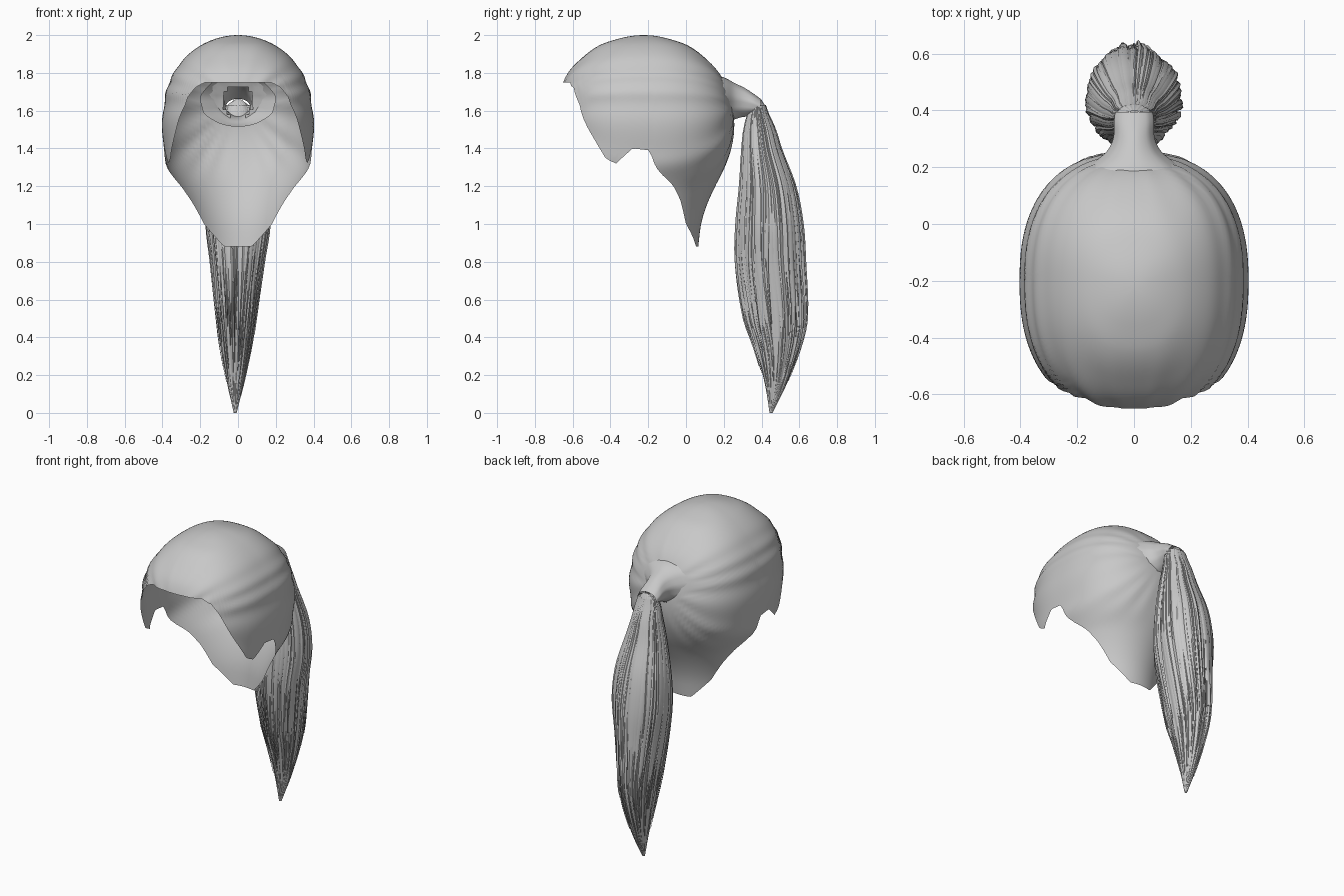
import bpy, bmesh, math, random

if "Cube" in bpy.data.objects:
    bpy.data.objects.remove(bpy.data.objects["Cube"])
random.seed(4)

hair = bpy.data.materials.new("hair grey")
hair.diffuse_color = (0.58, 0.58, 0.58, 1)
hair.use_nodes = True
hair.node_tree.nodes["Principled BSDF"].inputs["Base Color"].default_value = hair.diffuse_color


def curve(table, x, col=1, smooth=True):
    """Interpolate a column of a table sorted by its first column."""
    n = len(table)
    if x <= table[0][0]:
        return table[0][col]
    if x >= table[-1][0]:
        return table[-1][col]
    i = max(k for k in range(n - 1) if table[k][0] <= x)
    x0, x1, y0, y1 = table[i][0], table[i + 1][0], table[i][col], table[i + 1][col]
    h, t = x1 - x0, (x - x0) / (x1 - x0)
    if not smooth:
        return y0 + (y1 - y0) * t

    def slope(k):
        a, b = max(k - 1, 0), min(k + 1, n - 1)
        return (table[b][col] - table[a][col]) / (table[b][0] - table[a][0])
    m0, m1 = slope(i) * h, slope(i + 1) * h
    return ((2*t**3 - 3*t*t + 1) * y0 + (t**3 - 2*t*t + t) * m0
            + (3*t*t - 2*t**3) * y1 + (t**3 - t*t) * m1)


def add_grid(bm, rows, closed):
    """Skin a list of point rows with quads."""
    vs = [[bm.verts.new(p) for p in r] for r in rows]
    n = len(rows[0])
    for a, b in zip(vs, vs[1:]):
        for j in range(n if closed else n - 1):
            k = (j + 1) % n
            bm.faces.new((a[j], a[k], b[k], b[j]))


def finish(bm, name, angle=60):
    me = bpy.data.meshes.new(name)
    bm.to_mesh(me)
    bm.free()
    ob = bpy.data.objects.new(name, me)
    bpy.context.collection.objects.link(ob)
    me.materials.append(hair)
    bpy.ops.object.select_all(action='DESELECT')
    ob.select_set(True)
    bpy.context.view_layer.objects.active = ob
    bpy.ops.object.shade_smooth_by_angle(angle=math.radians(angle))
    return ob


# ---- cap: horizontal sections (z, half width, front y, back y) ----
SECT = [(2.0, 0.0, -.22, -.22), (1.98, .12, -.36, -.09), (1.95, .19, -.45, 0.0),
        (1.88, .28, -.55, .10), (1.8, .34, -.625, .175), (1.7, .38, -.665, .225),
        (1.6, .395, -.67, .25), (1.5, .40, -.67, .255), (1.4, .395, -.67, .24),
        (1.3, .375, -.66, .205), (1.2, .325, -.6, .155), (1.1, .285, -.55, .11),
        (1.0, .257, -.5, .08), (.88, .24, -.5, .065)]
SQ = [(math.sqrt(2 - s[0]),) + s[1:] for s in SECT]
# lower edge height against angle from the back
EDGE = [(0, .88), (16, .88), (42, 1.0), (55, 1.12), (66, 1.2), (78, 1.26), (84, 1.3),
        (89, 1.39), (102, 1.4), (115, 1.32), (122, 1.345), (134, 1.5), (145, 1.67),
        (150, 1.72), (157, 1.75), (180, 1.75)]


def cap_point(phi, z):
    u = math.sqrt(max(2 - z, 0))
    w, f, b = (max(curve(SQ, u, c), -1) for c in (1, 2, 3))
    c = -.22 + .02 * min(1, u / .3)
    length = max(b - c if math.cos(phi) > 0 else c - f, 1e-4)
    w = max(w, 1e-4)
    n = 2 + .4 * min(1, max(0, (z - 1.2) / .2))
    r = (abs(math.sin(phi) / w)**n + abs(math.cos(phi) / length)**n)**(-1 / n)
    # shallow combed grooves that run towards the tail
    x, y = r * math.sin(phi), c + r * math.cos(phi)
    a = math.atan2(abs(x), z - 1.64)
    fade = min(1, u / .5) * min(1, max(0, (z - 1.2) / .15)) * min(1, abs(x) / .15)
    g = 1 + .009 * fade * math.cos(a * 17 + 1.5 * math.sin(a * 5))
    return (x * g, c + (y - c) * g, z)


bm = bmesh.new()
COLS, ROWS = 144, 48
rows = []
for i in range(ROWS + 1):
    s = i / ROWS
    row = []
    for j in range(COLS):
        phi = math.tau * j / COLS
        deg = math.degrees(phi)
        ze = curve(EDGE, min(deg, 360 - deg), smooth=False)
        row.append(cap_point(phi, 2 - (2 - ze) * s**1.7))
    rows.append(row)
add_grid(bm, rows, True)
bmesh.ops.remove_doubles(bm, verts=bm.verts, dist=.0008)
# hole where the tail is gathered
hole = [f for f in bm.faces if f.calc_center_median().y > .1
        and math.hypot(f.calc_center_median().x, f.calc_center_median().z - 1.645) < .085]
bmesh.ops.delete(bm, geom=hole, context='FACES')
finish(bm, "hair_cap")

# ---- gathered neck between cap and tail: (y, z, rx, rz) ----
NECK = [(.175, 1.65, .20, .135), (.215, 1.65, .145, .12), (.25, 1.65, .10, .10),
        (.285, 1.648, .078, .085), (.32, 1.642, .07, .073), (.36, 1.632, .07, .056),
        (.395, 1.618, .066, .045)]
bm = bmesh.new()
rows = []
for i in range(19):
    y = NECK[0][0] + (NECK[-1][0] - NECK[0][0]) * i / 18
    zc, rx, rz = (curve(NECK, y, c) for c in (1, 2, 3))
    rows.append([(rx * math.sin(a) * (1 + .02 * math.cos(9 * a)), y, zc + rz * math.cos(a))
                 for a in (math.tau * j / 40 for j in range(40))])
add_grid(bm, rows, True)
finish(bm, "gathered_neck")

# ---- ponytail sections: (z, centre y, ry, rx) ----
TAIL = [(0, .45, .008, .008), (.15, .475, .06, .045), (.35, .485, .125, .085),
        (.5, .475, .165, .105), (.8, .447, .182, .142), (1.0, .442, .175, .168),
        (1.2, .432, .148, .158), (1.4, .4, .105, .115), (1.5, .39, .085, .09),
        (1.6, .38, .05, .074), (1.64, .382, .035, .055), (1.658, .388, .012, .02)]


def tail_point(a, z, k):
    yc, ry, rx = (curve(TAIL, z, c) for c in (1, 2, 3))
    return (rx * k * math.sin(a) - .015 * (1 - min(z, 1)), yc + ry * k * math.cos(a), z)


# solid ridged core
bm = bmesh.new()
rows = []
for i in range(51):
    z = 1.658 * (1 - i / 50)
    rows.append([tail_point(a, z, .92 + .03 * math.cos(20 * a + .6 * math.sin(3 * z)))
                 for a in (math.tau * j / 120 for j in range(120))])
add_grid(bm, rows, True)
finish(bm, "ponytail_core")

# tapered locks lying over the core
bm = bmesh.new()
for n in range(90):
    a0 = math.tau * (n + random.random()) / 90
    width = random.uniform(.05, .12)
    end = random.uniform(.08, .5)
    k0 = random.uniform(.93, 1.01)
    sway, ph = random.uniform(-.08, .08), random.uniform(0, 6)
    rows = []
    for i in range(29):
        t = i / 28
        z = 1.63 + (end - 1.63) * t
        wd = width * min(1, (1 - t) * 2.5 + .03)
        a = a0 + sway * math.sin(3 * t + ph)
        k = k0 + .03 * t * math.sin(5 * t + ph)
        rows.append([tail_point(a + wd * d, z, k + (.035 if d == 0 else 0))
                     for d in (-1, 0, 1)])
    add_grid(bm, rows, False)
finish(bm, "ponytail_locks", 50)
